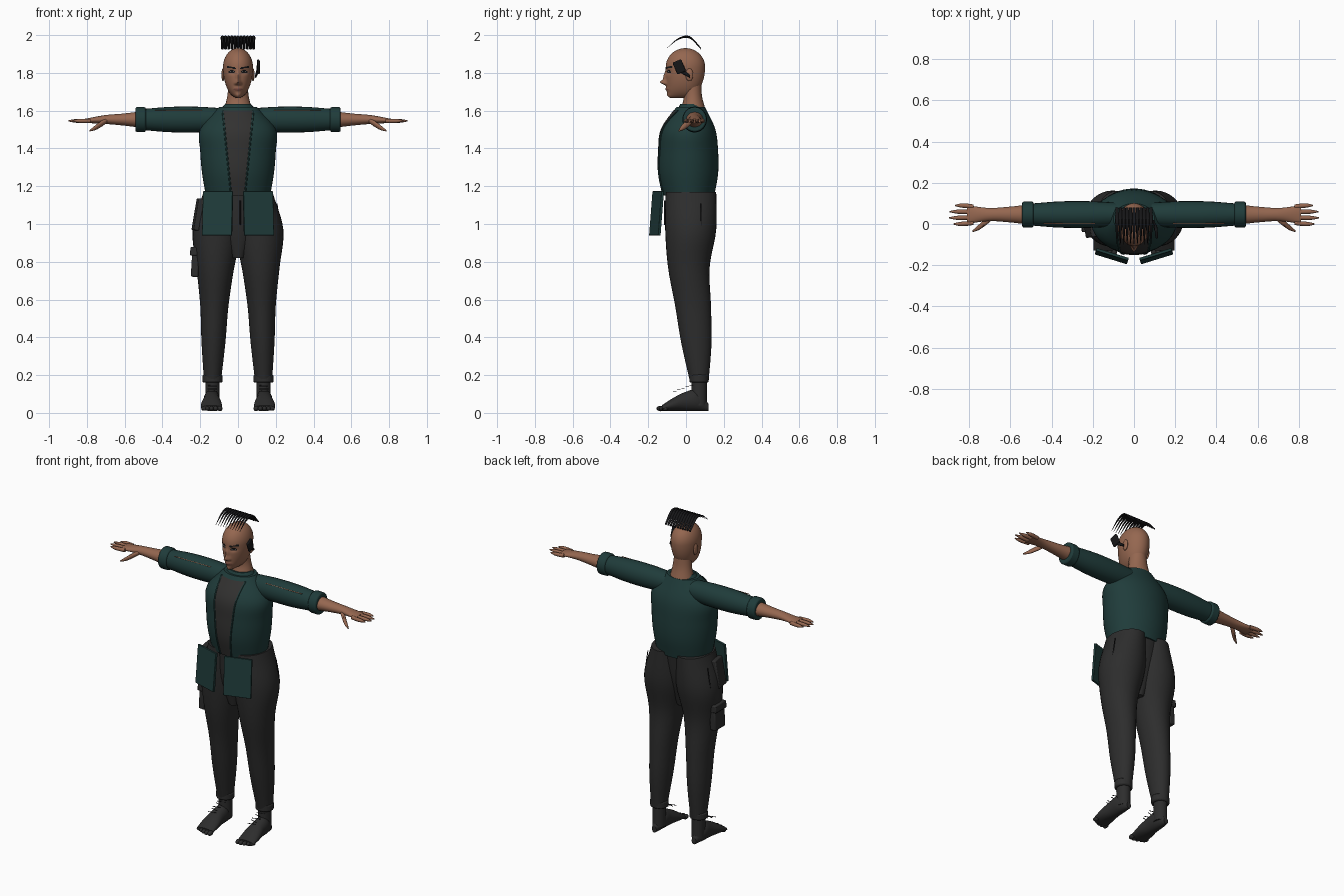
import bpy, bmesh
from math import cos, sin, pi, exp, sqrt, radians
from mathutils import Vector, Matrix

default_cube = bpy.data.objects.get("Cube")
if default_cube:
    bpy.data.objects.remove(default_cube, do_unlink=True)


def material(name, red, green, blue):
    made = bpy.data.materials.new(name)
    made.use_nodes = True
    made.diffuse_color = (red, green, blue, 1)
    for node in made.node_tree.nodes:
        if node.type == 'BSDF_PRINCIPLED':
            node.inputs["Base Color"].default_value = made.diffuse_color
    return made


SKIN = material("skin brown", .3, .135, .08)
TEAL = material("jacket teal", .014, .045, .043)
CHARCOAL = material("trouser charcoal", .026, .026, .026)
SHIRT = material("shirt grey", .032, .031, .03)
BLACK = material("hair black", .008, .008, .009)
ROSE = material("lip rose", .2, .075, .055)
WHITE = material("eye white", .45, .42, .4)


def finish(name, bm, *materials):
    bmesh.ops.recalc_face_normals(bm, faces=bm.faces[:])
    mesh = bpy.data.meshes.new(name)
    bm.to_mesh(mesh)
    bm.free()
    part = bpy.data.objects.new(name, mesh)
    bpy.context.collection.objects.link(part)
    for item in materials:
        mesh.materials.append(item)
    bpy.ops.object.select_all(action='DESELECT')
    part.select_set(True)
    bpy.context.view_layer.objects.active = part
    bpy.ops.object.shade_smooth_by_angle(angle=radians(40))
    return part


def soften(part, width):
    modifier = part.modifiers.new("soft edges", 'BEVEL')
    modifier.width, modifier.segments = width, 2


def stations(start, end, rows, steps):
    """Smooth sections through evenly spaced rows, each with its distance."""
    rows = [Vector(row) for row in rows]
    last = len(rows) - 1
    slopes = [(rows[min(i + 1, last)] - rows[max(i - 1, 0)]) / (2 if 0 < i < last else 1)
              for i in range(last + 1)]
    result = []
    for i in range(last * steps + 1):
        k = min(i // steps, last - 1)
        t = i / steps - k
        blend = t * t * (3 - 2 * t)
        row = rows[k].lerp(rows[k + 1], blend)
        row += slopes[k] * t * (1 - t) ** 2 - slopes[k + 1] * t * t * (1 - t)
        result.append((start + (end - start) * i / (last * steps), row))
    return result


def loft(name, mat, axis, start, end, rows, side=1, segments=24, steps=5):
    """Elliptical rings along an axis; rows hold two centres and two radii."""
    bm = bmesh.new()
    rings = []
    for t, (a, b, radius_a, radius_b) in stations(start, end, rows, steps):
        ring = []
        for k in range(segments):
            turn = 2 * pi * k / segments
            p, q = a + radius_a * cos(turn), b + radius_b * sin(turn)
            x, y, z = {'x': (t, p, q), 'y': (p, t, q), 'z': (p, q, t)}[axis]
            ring.append(bm.verts.new((x * side, y, z)))
        rings.append(ring)
    for lower, upper in zip(rings, rings[1:]):
        for k in range(segments):
            bm.faces.new((lower[k - 1], lower[k], upper[k], upper[k - 1]))
    bm.faces.new(rings[0])
    bm.faces.new(rings[-1])
    return finish(name, bm, mat)


def body(*rows):
    """Turn (front, back, half width) into ring rows."""
    return [(0, (front + back) / 2, half, (back - front) / 2) for front, back, half in rows]


def box(name, mat, location, size, rotation=(0, 0, 0), bevel=.002):
    bm = bmesh.new()
    bmesh.ops.create_cube(bm, size=1, matrix=Matrix.Diagonal((*size, 1)))
    part = finish(name, bm, mat)
    part.location, part.rotation_euler = location, rotation
    soften(part, bevel)


def sphere(radii, detail):
    bm = bmesh.new()
    bmesh.ops.create_uvsphere(bm, u_segments=detail, v_segments=detail * 3 // 4, radius=1,
                              matrix=Matrix.Diagonal((*radii, 1)))
    return bm


def ball(name, mat, location, radii):
    finish(name, sphere(radii, 16), mat).location = location


# Head: a sphere with lengthened jaw, sculpted face and painted features
def bump(vert, x, z, width, height, depth):
    vert.y += depth * exp(-((abs(vert.x) - x) / width) ** 2 - ((vert.z - z) / height) ** 2)


head = sphere((1, 1, 1), 128)
for vert in head.verts:
    co = vert.co
    ring = max(sqrt(max(0, 1 - co.z ** 2)), .01)
    in_front = co.y < 0
    if co.z < 0 and in_front:
        co.y *= ring ** -.85
    jaw = .165 if co.z < 0 else .1
    vert.co = Vector((co.x * .079, co.y * .104 - .003, co.z * jaw + 1.831))
    if in_front:
        nose_bridge = bump(vert.co, 0, 1.775, .01, .028, -.014)
        nose_tip = bump(vert.co, 0, 1.75, .013, .012, -.027)
        nostril = bump(vert.co, .014, 1.744, .007, .007, -.008)
        eye_socket = bump(vert.co, .033, 1.806, .018, .012, .009)
        mouth = bump(vert.co, 0, 1.714, .02, .01, -.007)
        chin = bump(vert.co, 0, 1.68, .02, .012, -.005)
for face in head.faces:
    centre = face.calc_center_median()
    x, z = abs(centre.x), centre.z
    if centre.y > -.03:
        continue
    eye = Vector(((x - .033) / .018, (z - 1.806) / .008)).length
    if .011 < x < .058 and abs(z - 1.82 - x / 4 + 9 * max(0, x - .04) ** 2) < .0045:
        face.material_index = 1
    elif eye < 1:
        face.material_index = 3 if eye < .65 and abs(x - .033) > .006 else 1
    elif abs(z - 1.714) < .009 * (1 - (x / .025) ** 2):
        face.material_index = 2
finish("head", head, SKIN, BLACK, ROSE, WHITE)
loft("neck", SKIN, 'z', 1.6, 1.75, body((-.03, .105, .075), (-.012, .085, .057), (-.03, .08, .05)))

# Row of curved hair strands above the crown
STRAND_COUNT = 11
for i in range(STRAND_COUNT):
    x = .165 * (i / (STRAND_COUNT - 1) - .5)
    rows = [(x, z, width, width * .7) for z, width in
            ((1.932, .001), (1.98, .006), (1.988, .009), (1.928, .007))]
    loft("hair_strand", BLACK, 'y', -.1, .08, rows, segments=8)

# Ear device on the left
box("ear_device", BLACK, (.108, -.036, 1.832), (.014, .05, .068), (.4, 0, .1), .006)
loft("ear_device_plug", BLACK, 'y', -.03, .02, [(.105, 1.815, .007, .014), (.094, 1.782, .005, .008)])

# Jacket body and collar
WAIST, NECKLINE = 1.15, 1.62
TORSO = body((-.12, .15, .17), (-.145, .17, .19), (-.145, .17, .2), (-.13, .155, .2), (-.05, .1, .1))
loft("jacket_body", TEAL, 'z', WAIST, NECKLINE, TORSO, segments=48)
loft("jacket_collar", TEAL, 'z', 1.6, 1.635, body((-.05, .1, .1), (-.03, .08, .068)))

# Shirt front, lying just over the jacket and narrowing to the waist
COLUMNS = 12
bm = bmesh.new()
grid = []
levels = stations(WAIST, NECKLINE, TORSO, 6)[:-1]
for z, (_, centre, width, depth) in levels:
    half = .036 + (z - WAIST) / 10
    line = []
    for column in range(COLUMNS + 1):
        x = half * (2 * column / COLUMNS - 1)
        line.append(bm.verts.new((x, centre - depth * sqrt(1 - (x / width) ** 2) - .003, z)))
    grid.append(line)
borders = [[(line[end].co.x, line[end].co.y, .005, .005) for line in grid] for end in (0, -1)]
for lower, upper in zip(grid, grid[1:]):
    for k in range(COLUMNS):
        bm.faces.new((lower[k], lower[k + 1], upper[k + 1], upper[k]))
finish("shirt_front", bm, SHIRT)
for border in borders:
    loft("jacket_lapel_edge", TEAL, 'z', WAIST, levels[-1][0], border, segments=8, steps=1)

# Hips between the legs, with fly
loft("trouser_hips", CHARCOAL, 'z', .82, 1.17,
     body((-.07, .07, .04), (-.105, .12, .13), (-.11, .145, .165)))
box("trouser_fly", BLACK, (.012, -.112, 1.06), (.006, .01, .13))

ARM_Y, ARM_Z = .046, 1.553
for s, side in ((1, "left"), (-1, "right")):
    ball(side + "_ear", SKIN, (s * .079, .018, 1.79), (.009, .02, .034))
    box(side + "_jacket_panel", TEAL, (s * .108, -.156, 1.056), (.164, .014, .235), (-.08, 0, s * .3))

    # Sleeve with seam and cuff
    sleeve = [(ARM_Y, ARM_Z, radius * .95, radius) for radius in (.06, .068, .067, .056)]
    loft(side + "_sleeve", TEAL, 'x', .08, .5, sleeve, side=s)
    loft(side + "_sleeve_seam", SKIN, 'x', .19, .44, [(.002, 1.602, .002, .002)] * 2, side=s)
    cuff = loft(side + "_cuff", TEAL, 'x', .488, .543, [(ARM_Y, ARM_Z, .063, .066)] * 2, side=s)
    soften(cuff, .008)

    # Forearm, palm, fingers and thumb
    arm = [(ARM_Y, ARM_Z - drop, width, height) for drop, width, height in
           ((0, .05, .045), (0, .038, .032), (0, .032, .023), (.007, .045, .011))]
    loft(side + "_forearm", SKIN, 'x', .5, .81, arm, side=s)
    for i in range(4):
        y = .006 + .026 * i
        tip = .9 - .012 * (i - 1.4) ** 2
        finger = [(y + (y - ARM_Y) * bend, 1.546, radius, radius) for bend, radius in
                  ((0, .011), (.1, .011), (.15, .01), (.15, .003))]
        loft(side + "_finger", SKIN, 'x', .78, tip, finger, side=s, segments=12)
    thumb = [(.03 - .066 * t, 1.55 - .056 * t, radius, radius) for t, radius in
             ((0, .012), (.33, .016), (.7, .013), (1, .004))]
    loft(side + "_thumb", SKIN, 'x', .69, .785, thumb, side=s, segments=12)

    # Trouser leg, seam and rolled hem
    leg = [(.135, .07, .045, .05), (.13, .055, .063, .08), (.125, .037, .075, .095),
           (.12, .015, .1, .11), (.11, .025, .13, .135), (.085, .026, .097, .134)]
    loft(side + "_trouser_leg", CHARCOAL, 'z', .17, 1.17, leg, side=s, segments=32)
    hem = loft(side + "_hem", CHARCOAL, 'z', .16, .203, [(.135, .069, .053, .051)] * 2, side=s)
    soften(hem, .008)
    box(side + "_hip_seam", BLACK, (s * .215, .08, 1.05), (.005, .005, .12), (0, s * -.15, 0))

    # Foot, ankle, toes and laces
    foot = [(.135 + width / 10, .01 + height / 2, width, height / 2) for width, height in
            ((.015, .04), (.04, .11), (.045, .1), (.055, .07), (.055, .03))]
    loft(side + "_foot", CHARCOAL, 'y', .118, -.128, foot, side=s)
    loft(side + "_ankle", CHARCOAL, 'z', .04, .18, [(.135, .069, .038, .041)] * 2, side=s)
    for i in range(5):
        size = .016 - .001 * i
        curve = .006 * (i - 1) ** 2 / 2
        ball(side + "_toe", CHARCOAL, (s * (.096 + .022 * i), curve - .137, .023),
             (size * .85, size * 1.3, size * .9))
        box(side + "_lace", BLACK, (s * .136, .022 * i - .06, .115 + .008 * i),
            (.05, .004, .003), (0, 0, .3 * (-1) ** i), .001)

# Cargo pocket with flap and hip pocket on the right leg
box("cargo_pocket", CHARCOAL, (-.226, .015, .79), (.04, .1, .14), (0, .06, 0), .008)
box("cargo_pocket_flap", CHARCOAL, (-.232, .015, .855), (.042, .108, .045), (0, .06, 0), .006)
box("hip_pocket", CHARCOAL, (-.212, -.02, 1.05), (.03, .09, .17), (0, .17, .15), .006)
